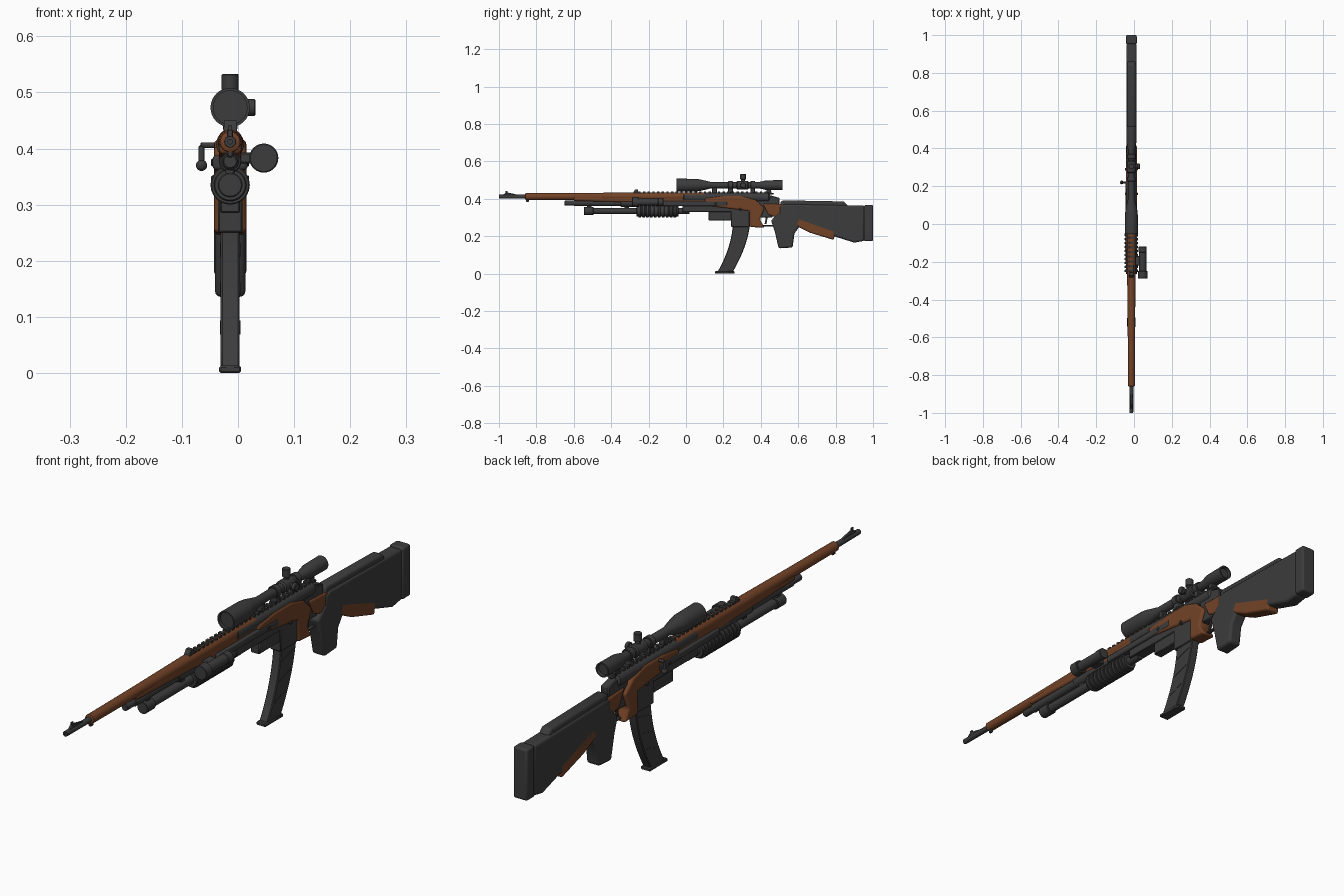
import bpy, bmesh, math
from mathutils import Vector

cube = bpy.data.objects.get("Cube")
if cube:
    bpy.data.objects.remove(cube, do_unlink=True)

# Shared centre plane and axis heights
CENTRE = -.014
BORE = .412
UPPER = .377
LOWER = .335
SCOPE = .473
RAIL = .432
ALONG, UP, LEFT, RIGHT, DOWN = (Vector(v) for v in ((0, 1, 0), (0, 0, 1), (1, 0, 0), (-1, 0, 0), (0, 0, -1)))


def material(name, colour):
    made = bpy.data.materials.new(name)
    made.use_nodes = True
    made.diffuse_color = colour
    made.node_tree.nodes["Principled BSDF"].inputs["Base Color"].default_value = colour
    return made


METAL = material("dark metal", (.045, .045, .045, 1))
WOOD = material("brown wood", (.17, .055, .02, 1))


def finish(name, mesh_data, mat, bevel=0):
    bmesh.ops.recalc_face_normals(mesh_data, faces=mesh_data.faces)
    mesh = bpy.data.meshes.new(name)
    mesh_data.to_mesh(mesh)
    mesh_data.free()
    mesh.materials.append(mat)
    part = bpy.data.objects.new(name, mesh)
    bpy.context.collection.objects.link(part)
    if bevel:
        modifier = part.modifiers.new("rounded edges", 'BEVEL')
        modifier.width = bevel
        modifier.segments = 3 if bevel > .005 else 1
        modifier.limit_method = 'ANGLE'
        modifier.angle_limit = math.radians(40)
    bpy.ops.object.select_all(action='DESELECT')
    part.select_set(True)
    bpy.context.view_layer.objects.active = part
    bpy.ops.object.shade_smooth_by_angle(angle=math.radians(35))


def lathe(name, profile, height, x=CENTRE, y=0, axis=ALONG, mat=METAL, sides=24):
    """Turned part from (distance along the axis, radius) pairs."""
    made = bmesh.new()
    turn = UP.rotation_difference(axis)
    origin = Vector((x, y, height))
    rings = []
    for distance, radius in profile:
        ring = []
        for side in range(sides):
            angle = math.tau * side / sides
            point = Vector((radius * math.cos(angle), radius * math.sin(angle), distance))
            ring.append(made.verts.new(origin + turn @ point))
        rings.append(ring)
    for near, far in zip(rings, rings[1:]):
        for side in range(sides):
            after = (side + 1) % sides
            made.faces.new((near[side], near[after], far[after], far[side]))
    made.faces.new(rings[0])
    made.faces.new(rings[-1])
    finish(name, made, mat)


def tube(name, start, end, radius, height, rim=.002, **options):
    """Straight cylinder with softened rims."""
    profile = [(start, radius - rim), (start + rim, radius), (end - rim, radius), (end, radius - rim)]
    lathe(name, profile, height, **options)


def plate(name, outline, width, mat=METAL, bevel=.003, x=CENTRE):
    """Side outline in (y, z), extruded across x."""
    made = bmesh.new()
    face = made.faces.new([made.verts.new((x - width / 2, y, z)) for y, z in outline])
    pulled = bmesh.ops.extrude_face_region(made, geom=[face])["geom"]
    moved = [item for item in pulled if isinstance(item, bmesh.types.BMVert)]
    bmesh.ops.translate(made, verts=moved, vec=LEFT * width)
    finish(name, made, mat, bevel)


def box(name, start, end, bottom, top, width, **options):
    outline = [(start, bottom), (end, bottom), (end, top), (start, top)]
    plate(name, outline, width, **options)


# Barrel with hollow muzzle, and front sight
lathe("barrel", [(-.97, .004), (-1, .004), (-1, .01), (-.8, .011)], BORE)
plate("front_sight_ramp", [(-.98, .42), (-.89, .42), (-.95, .433), (-.965, .433)], width=.011, bevel=.002)
box("front_sight_post", start=-.966, end=-.955, bottom=.43, top=.442, width=.005, bevel=0)

# Wooden fore-end, swept body and rear wood
lathe("wood_handguard", [(-.86, .012), (-.857, .018), (-.6, .019), (-.3, .022), (.1, .023)], BORE, mat=WOOD)
box("nose_band", start=-.856, end=-.84, bottom=.384, top=.4, width=.012)
plate("wood_fore_end", [(-.6, .39), (-.25, .38), (.3, .34), (.3, .42), (.2, .42), (.1, BORE), (-.6, BORE)],
      width=.04, mat=WOOD, bevel=.008)
plate("wood_body", [(.1, .365), (.34, .335), (.34, .25), (.42, .245), (.395, .29), (.42, .35),
                    (.37, .395), (.3, .416), (.2, .416), (.1, .404)], width=.058, mat=WOOD, bevel=.009)
plate("wood_wrist", [(.41, .375), (.44, .315), (.5, .295), (.55, .31), (.53, .37)], width=.046, mat=WOOD, bevel=.008)
plate("wood_under_stock", [(.58, .26), (.66, .22), (.79, .18), (.8, .23), (.6, .3)], width=.054, mat=WOOD, bevel=.008)

# Receiver and trigger
tube("receiver_tube", start=-.02, end=.45, radius=.025, height=.408, rim=.008)
box("receiver_side", start=-.14, end=.22, bottom=.362, top=.388, width=.062, bevel=.006)
box("lower_receiver", start=-.02, end=.34, bottom=.33, top=.37, width=.044)
box("magazine_well", start=.24, end=.34, bottom=.25, top=.34, width=.044)
box("receiver_latch", start=.12, end=.25, bottom=.285, top=.34, width=.036)
plate("receiver_tail", [(.4, .3), (.46, .3), (.5, .37), (.5, .405), (.43, .425), (.38, .42)], width=.034)
plate("trigger", [(.43, .32), (.44, .32), (.43, .265), (.42, .265)], width=.008, bevel=.001)
box("trigger_guard", start=.4, end=.485, bottom=.252, top=.26, width=.016)
for place, height in ((.16, .375), (.29, .345)):
    tube("receiver_pin", start=-.034, end=.034, radius=.007, height=height, y=place, axis=LEFT, sides=12)

# Bolt handle
BOLT = dict(y=.22, sides=12)
KNOB = -.065
tube("bolt_arm", start=0, end=.045, radius=.005, height=.406, x=CENTRE - .008, axis=RIGHT, **BOLT)
tube("bolt_bend", start=0, end=.035, radius=.005, height=.406, x=KNOB, axis=DOWN, **BOLT)
ball = bmesh.new()
bmesh.ops.create_uvsphere(ball, u_segments=16, v_segments=10, radius=.01)
bmesh.ops.translate(ball, verts=ball.verts, vec=(KNOB, BOLT["y"], .37))
finish("bolt_knob", ball, METAL)

# Toothed top rail and rear sight
box("top_rail", start=-.28, end=.47, bottom=.424, top=RAIL, width=.022)
pitch = .025
for tooth in range(30):
    start = -.28 + tooth * pitch
    box("rail_tooth", start, start + pitch / 2, RAIL - .002, RAIL + .006, width=.024, bevel=0)
plate("rear_sight", [(-.285, .43), (-.22, .43), (-.255, .438), (-.258, .45), (-.272, .45)], width=.022, bevel=0)

# Stepped tubes under the barrel, tied by clamps
tube("upper_tube_tip", start=-.65, end=-.59, radius=.013, height=UPPER)
tube("upper_tube_middle", start=-.6, end=-.34, radius=.016, height=UPPER)
tube("upper_tube_rear", start=-.35, end=-.1, radius=.02, height=UPPER)
tube("lower_tube", start=-.53, end=.02, radius=.017, height=LOWER)
tube("lower_tube_cap", start=-.545, end=-.495, radius=.022, height=LOWER)
for start in (-.53, -.33):
    box("tube_clamp", start, start + pitch, LOWER, top=.4, width=.016)

# Ribbed pump grip
tube("pump_core", start=-.265, end=-.04, radius=.029, height=LOWER)
for rib in range(10):
    start = -.255 + rib * .021
    tube("pump_rib", start, start + .014, radius=.035, height=LOWER)

# Side torch
TORCH = dict(height=.383, x=.046)
tube("torch_body", start=-.26, end=-.14, radius=.019, **TORCH)
tube("torch_head", start=-.288, end=-.25, radius=.026, **TORCH)
tube("torch_cap", start=-.15, end=-.12, radius=.021, **TORCH)
box("torch_mount", start=-.22, end=-.17, bottom=.373, top=.393, width=.04, x=.015)

# Scope with rings, feet and turrets
lathe("scope_body", [(-.04, .03), (-.052, .03), (-.052, .035), (.05, .034), (.075, .031), (.135, .017),
                     (.39, .017), (.43, .026), (.515, .027), (.515, .022), (.505, .02)], SCOPE, sides=32)
for start in (.225, .345):
    tube("scope_ring", start, start + pitch, radius=.022, height=SCOPE)
for start in (.14, .225, .345, .43):
    box("scope_foot", start, start + pitch, RAIL, SCOPE - .012, width=.026)
tube("turret_hub", start=.27, end=.335, radius=.023, height=SCOPE, rim=.005)
for direction, reach in ((UP, .06), (LEFT, .045)):
    tube("turret_stem", start=0, end=.04, radius=.01, height=SCOPE, y=.305, axis=direction)
    tube("turret_knob", start=.03, end=reach, radius=.015, height=SCOPE, y=.305, axis=direction)

# Curved magazine with raised ribs and base
steps = 8
fractions = [step / steps for step in range(steps + 1)]
heights = [.285 - .275 * t for t in fractions]
front = [.252 - .008 * t - .075 * t * t for t in fractions]
back = [.345 - .025 * t - .07 * t * t for t in fractions]
plate("magazine", list(zip(front, heights)) + list(zip(back, heights))[::-1], width=.034)
for step in (2, 4, 6):
    near, far, height = front[step] + .01, back[step] - .01, heights[step]
    low, high, thick = height - .01, height + .01, .005
    plate("magazine_rib", [(near, low), (far, high), (far, high + thick), (near, low + thick)], width=.037, bevel=0)
box("magazine_base", start=.155, end=.26, bottom=0, top=.013, width=.039)

# Pistol grip, butt stock, cheek rest and pad
plate("pistol_grip", [(.455, .285), (.475, .225), (.495, .135), (.57, .14), (.58, .215), (.605, .25),
                      (.6, .32), (.5, .33)], width=.054, bevel=.01)
plate("butt_stock", [(.5, .3), (.59, .25), (.63, .25), (.9, .166), (.955, .176), (.955, .364), (.53, .372), (.5, .36)],
      width=.054, bevel=.01)
plate("cheek_rest", [(.5, .33), (.8, .33), (.865, .362), (.845, .386), (.52, .392), (.505, .385)], width=.042, bevel=.009)
box("butt_pad", start=.952, end=1, bottom=.174, top=.367, width=.058, bevel=.008)
